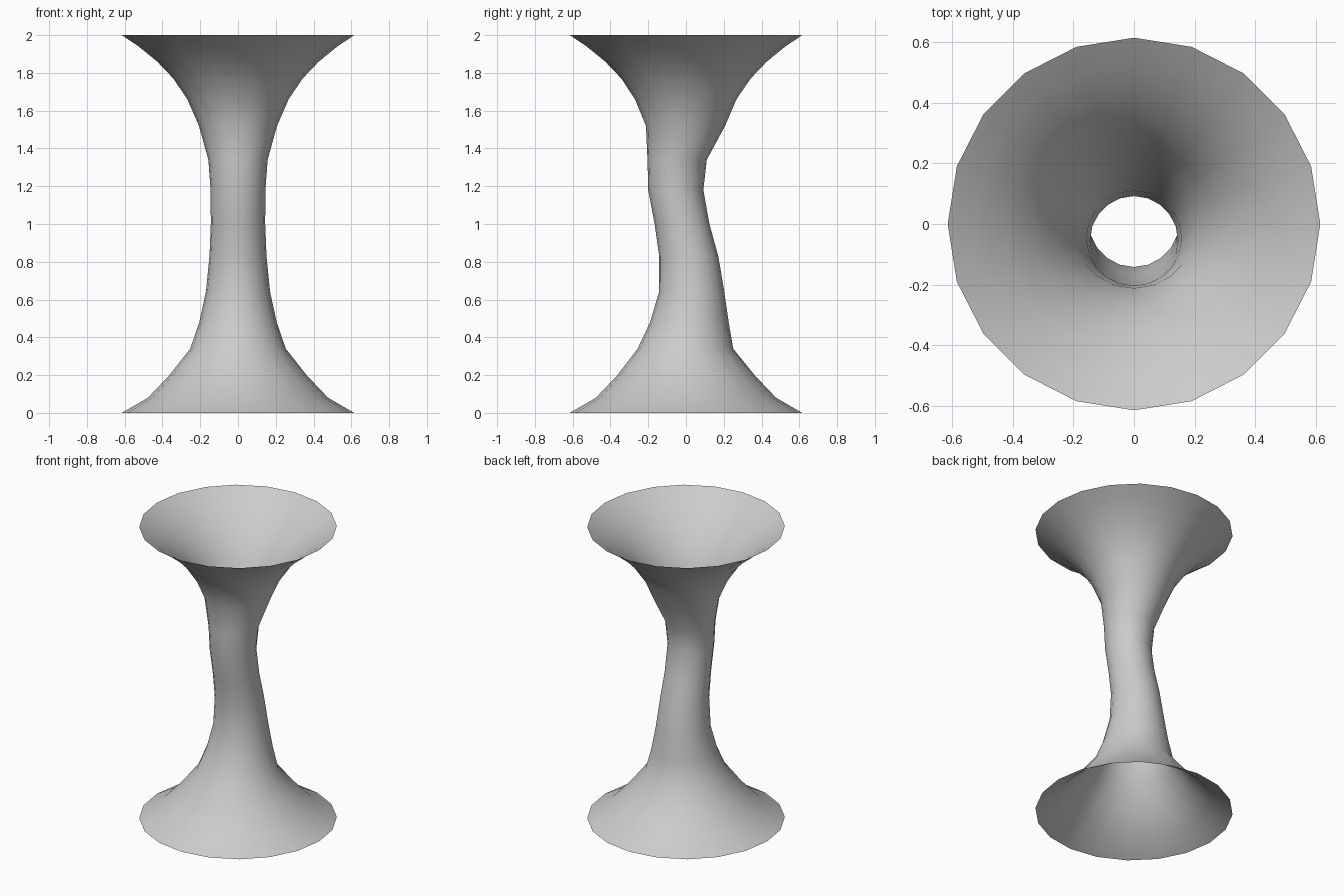
import bpy, bmesh
from math import sin, cos, pi

SIDES = 20
# Rings: height, half width in x, front y, back y
RINGS = [
    (0.00, 0.615, -0.615, 0.615),
    (0.08, 0.477, -0.477, 0.477),
    (0.20, 0.363, -0.363, 0.363),
    (0.34, 0.253, -0.256, 0.250),
    (0.48, 0.205, -0.190, 0.226),
    (0.64, 0.170, -0.143, 0.203),
    (0.83, 0.151, -0.142, 0.171),
    (1.00, 0.144, -0.166, 0.124),
    (1.18, 0.145, -0.200, 0.092),
    (1.34, 0.157, -0.204, 0.110),
    (1.52, 0.207, -0.212, 0.207),
    (1.66, 0.268, -0.270, 0.267),
    (1.77, 0.342, -0.342, 0.342),
    (1.86, 0.428, -0.428, 0.428),
    (1.94, 0.526, -0.526, 0.526),
    (2.00, 0.615, -0.615, 0.615),
]

# Open flared tube with a bent neck, lofted through the rings
bm = bmesh.new()
loops = []
for z, rx, y0, y1 in RINGS:
    cy, ry = (y0 + y1) / 2, (y1 - y0) / 2
    loops.append([bm.verts.new((rx * cos(2 * pi * i / SIDES),
                                cy + ry * sin(2 * pi * i / SIDES), z))
                  for i in range(SIDES)])
for a, b in zip(loops, loops[1:]):
    for i in range(SIDES):
        j = (i + 1) % SIDES
        bm.faces.new((a[i], a[j], b[j], b[i])).smooth = True

mesh = bpy.data.meshes.new("flared_tube")
bm.to_mesh(mesh)
bm.free()
bpy.context.collection.objects.link(bpy.data.objects.new("flared_tube", mesh))
